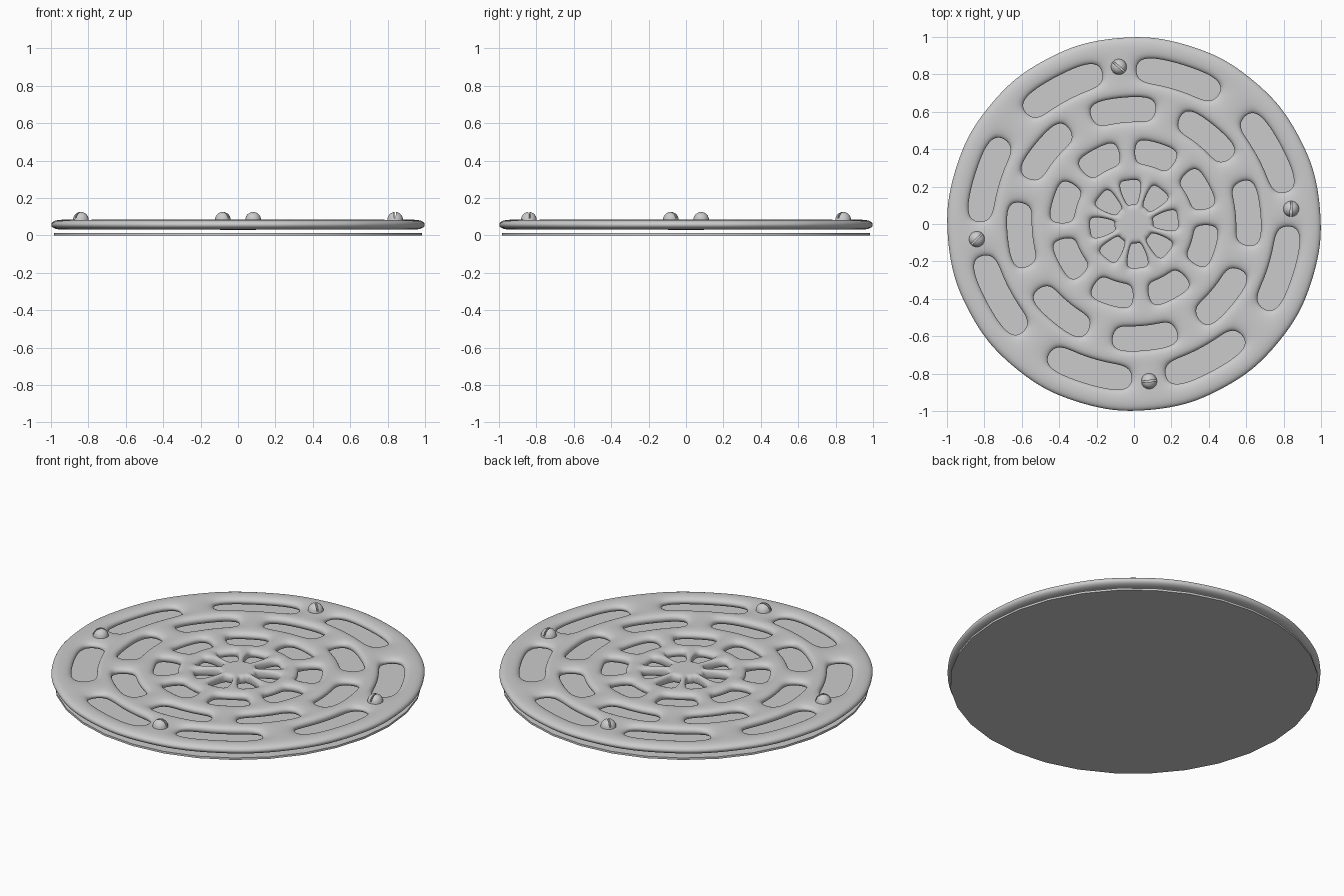
import bpy, bmesh
from math import radians, cos, sin, pi
from mathutils import Matrix

cube = bpy.data.objects.get("Cube")
if cube:
    bpy.data.objects.remove(cube)

metal = bpy.data.materials.new("grey metal")
metal.use_nodes = True
grey = (0.6, 0.6, 0.6, 1)
metal.diffuse_color = grey
metal.node_tree.nodes["Principled BSDF"].inputs["Base Color"].default_value = grey


def add_object(name, bm):
    mesh = bpy.data.meshes.new(name)
    bmesh.ops.recalc_face_normals(bm, faces=bm.faces)
    bm.to_mesh(mesh)
    bm.free()
    mesh.materials.append(metal)
    obj = bpy.data.objects.new(name, mesh)
    bpy.context.collection.objects.link(obj)
    return obj


def smooth(obj, angle):
    bpy.ops.object.select_all(action='DESELECT')
    obj.select_set(True)
    bpy.context.view_layer.objects.active = obj
    bpy.ops.object.shade_smooth_by_angle(angle=radians(angle))


TURN = 5.5          # rotation of the whole pattern
SECTORS = 8
HALF_THICK = 0.028
MID_Z = 0.057

# Polar grid: odd bands hold the slots, staggered by half a sector
radii = [0.06, 0.107, 0.233, 0.328, 0.45, 0.555, 0.68, 0.762, 0.892, 1.01]
slot_bands = {1: 0, 3: 1, 5: 0, 7: 1}   # band index -> stagger
steps = [-16, -6.5, 6.5, 16]
angles = [radians(TURN + 45 * s + a) for s in range(SECTORS) for a in steps]
count = len(angles)


def is_slot(band, col):
    if band not in slot_bands:
        return False
    # one of every four columns is the web between slots
    web = 1 if slot_bands[band] else 3
    return col % 4 != web


# Grate: closed slab with slots left open, softened by subdivision
bm = bmesh.new()
layers = []
for z in (MID_Z - HALF_THICK, MID_Z + HALF_THICK):
    rings = [[bm.verts.new((r * cos(a), r * sin(a), z)) for a in angles] for r in radii]
    centre = bm.verts.new((0, 0, z))
    for c in range(count):
        d = (c + 1) % count
        bm.faces.new((centre, rings[0][c], rings[0][d]))
        for b in range(len(radii) - 1):
            if not is_slot(b, c):
                bm.faces.new((rings[b][c], rings[b + 1][c], rings[b + 1][d], rings[b][d]))
    layers.append(rings)
low, high = layers
partner = {}
for rl, rh in zip(low, high):
    partner.update(zip(rl, rh))
for e in [e for e in bm.edges if e.is_boundary and e.verts[0] in partner]:
    v, w = e.verts
    bm.faces.new((v, w, partner[w], partner[v]))
bmesh.ops.delete(bm, geom=[v for v in bm.verts if not v.link_faces], context='VERTS')
grate = add_object("slotted_grate", bm)
sub = grate.modifiers.new("soften", 'SUBSURF')
sub.levels = sub.render_levels = 3
for p in grate.data.polygons:
    p.use_smooth = True

# Thin backing disc
bm = bmesh.new()
bmesh.ops.create_cone(bm, cap_ends=True, segments=32, radius1=0.985, radius2=0.985,
                      depth=0.012, matrix=Matrix.Translation((0, 0, 0.006)))
smooth(add_object("backing_disc", bm), 30)


# Domed screws with a cut slot
def screw(name, angle, slot_angle):
    x, y, z = 0.844 * cos(angle), 0.844 * sin(angle), 0.083
    bm = bmesh.new()
    bmesh.ops.create_uvsphere(bm, u_segments=24, v_segments=12, radius=0.042)
    cut = bmesh.ops.bisect_plane(bm, geom=bm.verts[:] + bm.edges[:] + bm.faces[:],
                                 plane_co=(0, 0, 0), plane_no=(0, 0, 1), clear_inner=True)
    bmesh.ops.contextual_create(bm, geom=[e for e in bm.edges if e.is_boundary])
    bmesh.ops.translate(bm, verts=bm.verts, vec=(x, y, z))
    head = add_object(name, bm)

    bm = bmesh.new()
    bmesh.ops.create_cube(bm, size=1, matrix=Matrix.Translation((x, y, z + 0.035))
                          @ Matrix.Rotation(slot_angle, 4, 'Z')
                          @ Matrix.Diagonal((0.12, 0.009, 0.05, 1)))
    cutter = add_object(name + "_cutter", bm)
    cutter.hide_render = True
    cutter.display_type = 'WIRE'
    mod = head.modifiers.new("slot", 'BOOLEAN')
    mod.operation = 'DIFFERENCE'
    mod.solver = 'EXACT'
    mod.object = cutter
    bpy.context.view_layer.objects.active = head
    bpy.ops.object.modifier_apply(modifier=mod.name)
    bpy.data.objects.remove(cutter)
    smooth(head, 35)


for i, (name, slot) in enumerate([("left_screw", 88), ("back_screw", 140),
                                  ("right_screw", 45), ("front_screw", 5)]):
    screw(name, radians(TURN) + i * pi / 2, radians(slot))
